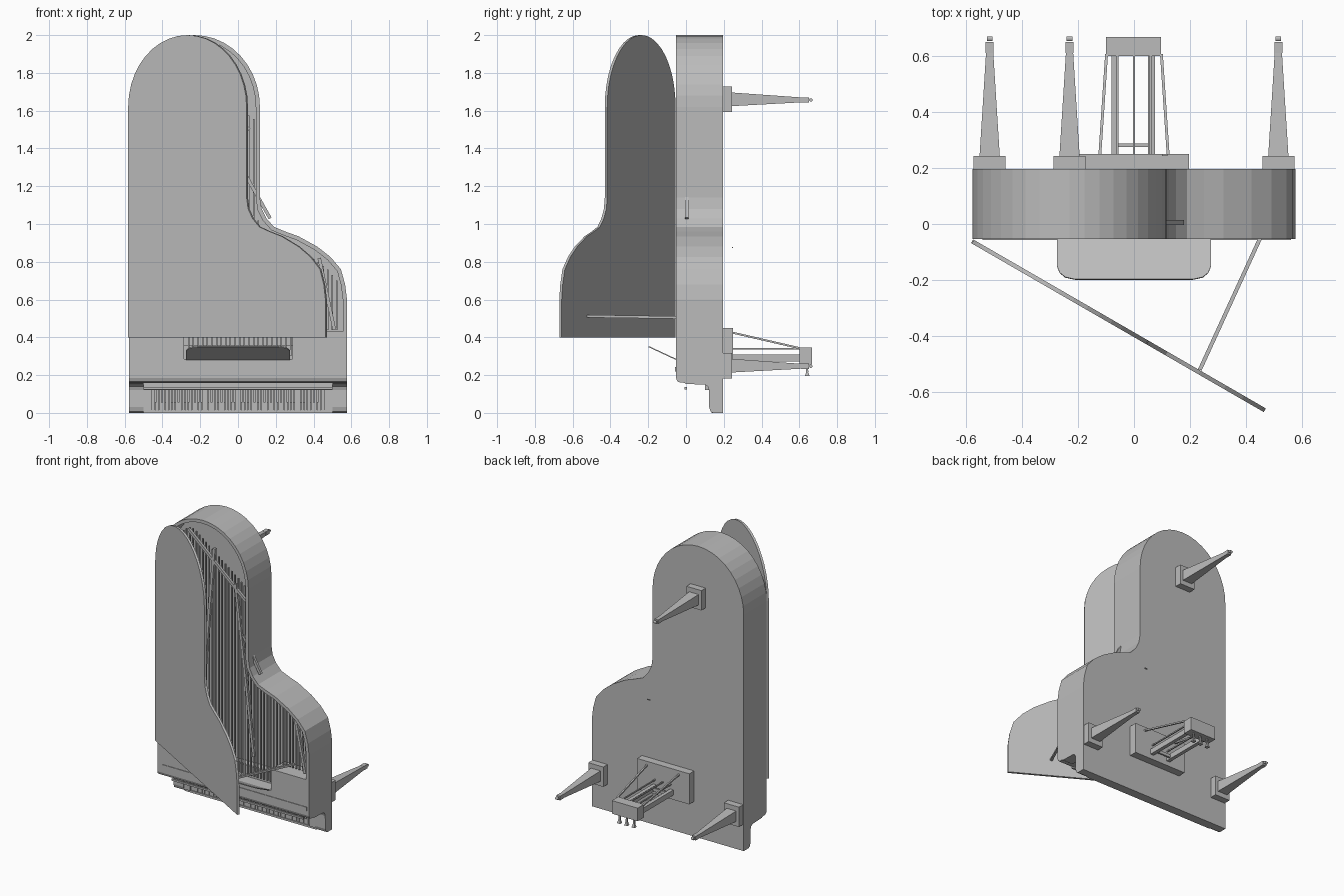
import bpy, bmesh, math
from mathutils import Matrix, Vector

if "Cube" in bpy.data.objects:
    bpy.data.objects.remove(bpy.data.objects["Cube"])

grey = bpy.data.materials.new("satin_grey")
grey.use_nodes = True
GREY = (0.5, 0.5, 0.5, 1)
grey.diffuse_color = GREY
grey.node_tree.nodes["Principled BSDF"].inputs["Base Color"].default_value = GREY


def finish(name, bm):
    bmesh.ops.recalc_face_normals(bm, faces=bm.faces)
    mesh = bpy.data.meshes.new(name)
    bm.to_mesh(mesh)
    bm.free()
    mesh.materials.append(grey)
    obj = bpy.data.objects.new(name, mesh)
    bpy.context.collection.objects.link(obj)
    return obj


def add_box(bm, x0, x1, y0, y1, z0, z1):
    size = Matrix.Diagonal((x1 - x0, y1 - y0, z1 - z0, 1))
    mid = Matrix.Translation(((x0 + x1) / 2, (y0 + y1) / 2, (z0 + z1) / 2))
    bmesh.ops.create_cube(bm, size=1, matrix=mid @ size)


def boxes(name, *dims):
    bm = bmesh.new()
    for d in dims:
        add_box(bm, *d)
    return finish(name, bm)


def prism(name, points, to_3d, a, b):
    """Extrude a 2D outline between depths a and b."""
    bm = bmesh.new()
    face = bm.faces.new([bm.verts.new(to_3d(p, a)) for p in points])
    new = bmesh.ops.extrude_face_region(bm, geom=[face])["geom"]
    shift = Vector(to_3d((0, 0), b)) - Vector(to_3d((0, 0), a))
    bmesh.ops.translate(bm, vec=shift, verts=[v for v in new if isinstance(v, bmesh.types.BMVert)])
    return finish(name, bm)


def beam(name, p, q, r0, r1, sides=4):
    """Straight bar from p to q; r0 and r1 are the half widths at its ends."""
    p, q = Vector(p), Vector(q)
    bm = bmesh.new()
    k = math.sqrt(2) if sides == 4 else 1
    turn = (q - p).to_track_quat('Z', 'Y').to_matrix().to_4x4()
    m = Matrix.Translation((p + q) / 2) @ turn @ Matrix.Rotation(math.pi / 4, 4, 'Z')
    bmesh.ops.create_cone(bm, cap_ends=True, segments=sides, radius1=r0 * k, radius2=r1 * k,
                          depth=(q - p).length, matrix=m)
    return finish(name, bm)


def along_y(p, d):
    return (p[0], d, p[1])


def along_x(p, d):
    return (d, p[0], p[1])


def along_z(p, d):
    return (p[0], p[1], d)


# Case outline: straight bass side, round tail, curved treble side
def outline(base):
    pts = [(-0.576, base)]
    for i in range(21):
        t = math.pi * (1 - i / 20)
        pts.append((-0.23 + 0.346 * math.cos(t), 1.62 + 0.38 * math.sin(t)))
    return pts + [(0.116, 1.14), (0.125, 1.08), (0.15, 1.03), (0.19, 0.985), (0.25, 0.96),
                  (0.32, 0.935), (0.42, 0.88), (0.49, 0.825), (0.545, 0.76), (0.567, 0.68),
                  (0.577, 0.6), (0.577, base)]


def inset(points, d):
    """Offset an open, clockwise outline inwards, keeping its end heights."""
    out = []
    for i, p in enumerate(points):
        a, b = points[max(i - 1, 0)], points[min(i + 1, len(points) - 1)]
        t = (Vector(b) - Vector(a)).normalized()
        out.append((p[0] + t.y * d, p[1] - t.x * d))
    return out


FRONT, FLOOR, BACK = -0.053, 0.09, 0.197
prism("bottom_board", outline(0.16), along_y, FLOOR, BACK)
outer = outline(0.43)
inner = inset(outer, 0.022)

# Rim: a wall between the outline and its inset copy
bm = bmesh.new()
rows = [[bm.verts.new((x, y, z)) for x, z in pts]
        for pts, y in ((outer, FRONT), (inner, FRONT), (inner, FLOOR), (outer, FLOOR))]
for r in range(4):
    a, b = rows[r], rows[(r + 1) % 4]
    for i in range(len(a) - 1):
        bm.faces.new((a[i], a[i + 1], b[i + 1], b[i]))
for end in (0, -1):
    bm.faces.new([row[end] for row in rows])
finish("rim", bm)

# Front of the case, with a gap for the music desk
nose = [(FLOOR, 0.157), (-0.03, 0.16), (-0.046, 0.167), (FRONT, 0.185), (FRONT, 0.285), (FLOOR, 0.285)]
prism("front_rail", nose, along_x, -0.576, 0.577)
boxes("front_deck", (-0.576, -0.285, FRONT, FLOOR, 0.285, 0.43),
      (0.288, 0.577, FRONT, FLOOR, 0.285, 0.43))
boxes("deck_strip", (-0.54, 0.56, FRONT - 0.004, FRONT, 0.218, 0.243))

# Key bed and cheeks
cheek = [(BACK, 0), (0.145, 0), (0.13, 0.008), (0.123, 0.03), (0.122, 0.12), (0.115, 0.14),
         (0.1, 0.15), (0.0, 0.153), (-0.02, 0.165), (BACK, 0.165)]
for name, x0, x1 in (("right_cheek", -0.576, -0.5), ("left_cheek", 0.5, 0.577)):
    prism(name, cheek, along_x, x0, x1)
boxes("key_bed", (-0.5, 0.5, 0.155, BACK, 0, 0.165))
boxes("key_slip", (-0.5, 0.5, 0.135, 0.156, 0, 0.014))
boxes("key_blocks", (-0.5, -0.455, 0.128, 0.156, 0.014, 0.125), (0.455, 0.5, 0.128, 0.156, 0.014, 0.125))
boxes("fallboard", (-0.5, 0.5, 0.1, 0.156, 0.122, 0.16))
beam("fallboard_lip", (-0.5, -0.002, 0.13), (0.5, -0.002, 0.13), 0.006, 0.006)

# Keyboard
step = 0.91 / 52
white, black = [], []
for i in range(52):
    x = -0.455 + i * step
    white.append((x + 0.001, x + step - 0.001, 0.138, 0.156, 0.016, 0.122))
    if i % 7 not in (1, 4) and i < 51:
        black.append((x + step - 0.005, x + step + 0.005, 0.128, 0.14, 0.055, 0.122))
boxes("white_keys", *white)
boxes("black_keys", *black)


# Strings, cut off where they would reach the rim
def rim_height(x):
    best = 0.43
    for (x0, z0), (x1, z1) in zip(inner, inner[1:]):
        if x0 <= x <= x1 and x1 > x0:
            best = max(best, z0 + (z1 - z0) * (x - x0) / (x1 - x0))
    return best


strings = []
for i in range(44):
    x = -0.53 + i * 0.0245
    low = 0.3 if abs(x) < 0.28 else 0.44
    high = min(rim_height(x) - 0.05, 1.88 - 0.75 * max(0, x + 0.35))
    strings.append((x - 0.004, x + 0.004, 0.02, 0.03, low, high))
boxes("strings", *strings)
boxes("pin_block", (-0.285, 0.288, 0.03, FLOOR, 0.285, 0.36))

# Iron frame struts
for i, (p, q) in enumerate([((0.43, 0.82), (0.51, 0.44)), ((0.04, 1.26), (0.17, 1.03)),
                            ((-0.18, 1.8), (-0.3, 0.45)), ((-0.38, 1.88), (0.06, 1.5)),
                            ((-0.02, 1.6), (0.12, 0.45))]):
    beam(f"frame_strut_{i}", (p[0], 0.005, p[1]), (q[0], 0.005, q[1]), 0.009, 0.009)

# Open lid and its prop
lid = prism("lid", [((x + 0.576) * 1.046, z) for x, z in outline(0.4)], along_y, -0.015, 0)
lid.matrix_world = Matrix.Translation((-0.574, -0.055, 0)) @ Matrix.Rotation(math.radians(-30), 4, 'Z')
beam("lid_prop", (0.455, -0.04, 0.505), (0.235, -0.52, 0.512), 0.007, 0.007)

# Tilted music desk with rounded far corners
half = [(0.275, 0), (0.275, -0.11), (0.265, -0.137), (0.245, -0.155), (0.21, -0.163)]
desk = prism("music_desk", half + [(-x, y) for x, y in reversed(half)], along_z, -0.003, 0.003)
desk.matrix_world = Matrix.Translation((0, -0.05, 0.282)) @ Matrix.Rotation(math.radians(-25), 4, 'X')

# Legs with blocks, feet and casters
for name, x, z in (("right_leg", -0.515, 0.25), ("left_leg", 0.515, 0.25), ("tail_leg", -0.23, 1.66)):
    boxes(name + "_block", (x - 0.057, x + 0.057, BACK, 0.243, z - 0.068, z + 0.068))
    beam(name, (x, 0.243, z), (x, 0.61, z - 0.003), 0.036, 0.013)
    beam(name + "_foot", (x, 0.61, z - 0.003), (x, 0.65, z - 0.003), 0.014, 0.014)
    beam(name + "_caster", (x - 0.01, 0.661, z - 0.003), (x + 0.01, 0.661, z - 0.003), 0.009, 0.009, 12)

# Pedal lyre
boxes("lyre_block", (-0.2, 0.196, BACK, 0.25, 0.24, 0.45))
boxes("lyre_box", (-0.1, 0.096, 0.6, 0.667, 0.257, 0.347))
boxes("lyre_posts", (-0.08, -0.055, 0.25, 0.6, 0.272, 0.308), (0.05, 0.075, 0.25, 0.6, 0.272, 0.308),
      (-0.055, 0.05, 0.275, 0.287, 0.28, 0.3))
for name, x in (("right", -1), ("middle", 0), ("left", 1)):
    beam(name + "_pedal_rod", (x * 0.06, 0.25, 0.34), (x * 0.06, 0.6, 0.34), 0.004, 0.004)
    beam(name + "_pedal", (x * 0.055, 0.64, 0.26), (x * 0.055, 0.642, 0.215), 0.004, 0.006)
    beam(name + "_pedal_tip", (x * 0.055, 0.642, 0.215), (x * 0.055, 0.642, 0.195), 0.006, 0.012)
    if x:
        beam(name + "_lyre_brace", (x * 0.122, 0.245, 0.425), (x * 0.098, 0.605, 0.342), 0.005, 0.005)
boxes("underside_pin", (0.1, 0.12, 0.243, 0.25, 0.872, 0.878))
